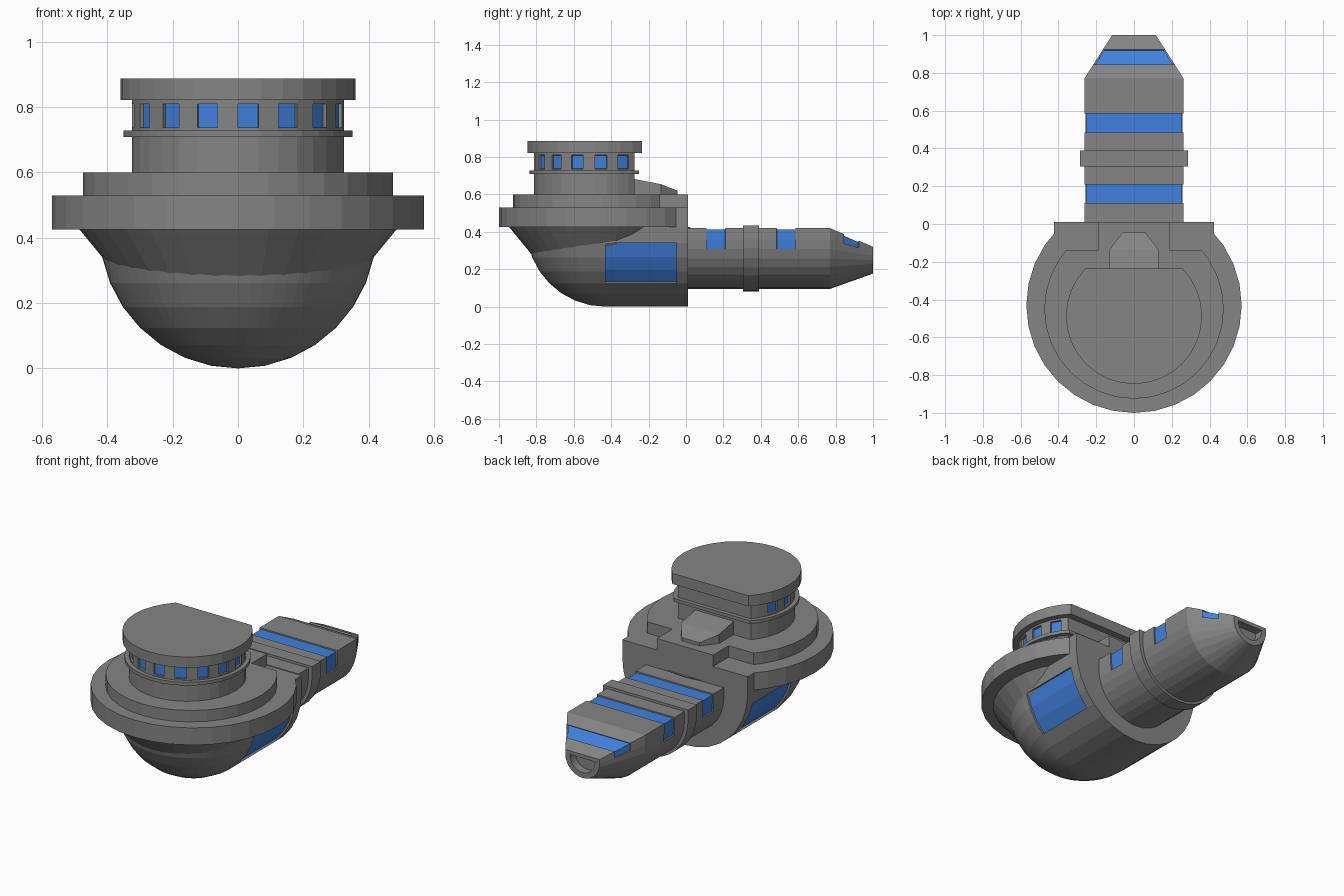
import bpy, bmesh, math

if "Cube" in bpy.data.objects:
    bpy.data.objects.remove(bpy.data.objects["Cube"])

STEP = math.radians(11.25)
BACK = 0.01  # rear face of the hull


def material(name, colour):
    m = bpy.data.materials.new(name)
    m.diffuse_color = (*colour, 1)
    m.use_nodes = True
    m.node_tree.nodes["Principled BSDF"].inputs["Base Color"].default_value = m.diffuse_color
    return m


grey = material("dark_grey", (0.235, 0.235, 0.235))
blue = material("blue_window", (0.052, 0.22, 0.73))


def loft(name, rings, is_window=None, recess=0.012, cap_end=True, hole=0):
    """Skin closed rings of points; marked faces become recessed blue windows."""
    bm = bmesh.new()
    vs = [[bm.verts.new(p) for p in r] for r in rings]
    n = len(rings[0])
    for a, b in zip(vs, vs[1:]):
        for i in range(n):
            j = (i + 1) % n
            bm.faces.new((a[i], a[j], b[j], b[i]))
    bm.faces.new(vs[0])
    end = bm.faces.new(vs[-1]) if cap_end else None
    if not cap_end:
        bmesh.ops.remove_doubles(bm, verts=bm.verts, dist=1e-5)
        bmesh.ops.dissolve_degenerate(bm, edges=bm.edges, dist=1e-5)
    bmesh.ops.recalc_face_normals(bm, faces=bm.faces)
    if hole:
        bmesh.ops.inset_region(bm, faces=[end], thickness=0.032)
        bmesh.ops.inset_region(bm, faces=[end], thickness=0.0005, depth=-hole)
    if is_window:
        win = [f for f in bm.faces if is_window(f.calc_center_median())]
        bmesh.ops.inset_region(bm, faces=win, thickness=0.0005, depth=-recess,
                               use_even_offset=True)
        for f in win:
            f.material_index = 1
    me = bpy.data.meshes.new(name)
    bm.to_mesh(me)
    bm.free()
    me.materials.append(grey)
    if is_window:
        me.materials.append(blue)
    ob = bpy.data.objects.new(name, me)
    bpy.context.collection.objects.link(ob)
    return ob


def disc(name, cy, cut, levels, **kw):
    """Stack of 32-sided discs (z, radius), sliced flat at y = cut on the back."""
    r0 = levels[0][1]
    end = math.acos(max(-1, min(1, (cy - cut) / r0)))
    angles = [k * STEP for k in range(-15, 16) if abs(k * STEP) < end - 0.01]
    angles = [-end] + angles + ([end] if end < math.pi - 0.01 else [])
    return loft(name, [[(r * math.sin(a), cy - r * math.cos(a), z) for a in angles]
                       for z, r in levels], **kw)


# Lower hull: half-round trough with a quarter-sphere nose
R, NOSE_Y = 0.424, -0.43


def hull_ring(r, z):
    side = [(r, y, z) for y in (BACK, -0.05)]
    arc = [(r * math.cos(k * STEP / 2), NOSE_Y - r * math.sin(k * STEP / 2), z)
           for k in range(33)]
    return side + arc + [(-r, y, z) for y in (-0.05, BACK)]


loft("lower_hull",
     [hull_ring(R, 0.53)] + [hull_ring(R * math.cos(j * STEP), R - R * math.sin(j * STEP))
                             for j in range(9)],
     is_window=lambda c: 0.12 < c.z < 0.34 and -0.42 < c.y < -0.06 and abs(c.x) > 0.2,
     cap_end=False)

# Flared collar and stepped decks
disc("hull_flare", -0.46, 1, [(0.425, 0.485), (0.28, 0.366)])
disc("main_deck", -0.43, BACK, [(0.425, 0.57), (0.53, 0.57)])
disc("upper_deck", -0.45, -0.14, [(0.52, 0.475), (0.60, 0.475)])
loft("deck_bridge", [[(x, y, z) for x, z in ((-.19, .5), (.19, .5), (.19, .6), (-.19, .6))]
                     for y in (-0.2, BACK)])

# Control tower with alternate facets as windows
TY = -0.487


def tower_window(c):
    k = math.floor(math.atan2(c.x, TY - c.y) / STEP)
    return 0.735 < c.z < 0.81 and k % 2 == 0 and -10 <= k <= 10


disc("tower", TY, -0.275, [(0.59, 0.325), (0.737, 0.325), (0.81, 0.325), (0.83, 0.325)],
     is_window=tower_window, recess=0.012)
disc("tower_sill", TY, -0.25, [(0.708, 0.35), (0.728, 0.35)])
disc("tower_roof", TY, -0.235, [(0.822, 0.36), (0.887, 0.36)])

# Sloped hatch behind the tower
loft("rear_hatch", [[(-w, y, .58), (w, y, .58), (w, y, z), (-w, y, z)]
                    for y, w, z in ((-.3, .13, .687), (-.135, .13, .655), (-.045, .06, .62))])

# Tail boom: flat top, half-round belly, tapered end with an opening
W = 0.263
section = [(-W, 0.42)] + [(-W * math.cos(k * STEP), 0.36 - 0.265 * math.sin(k * STEP))
                          for k in range(17)] + [(W, 0.42)]


def tail_ring(y, s=1.0, c=0.241):
    return [(x * s, y, c + (z - c) * s) for x, z in section]


def taper(y):
    return 1 - 0.56 * (y - 0.77) / 0.23


def tail_window(c):
    if 0.11 < c.y < 0.21 or 0.485 < c.y < 0.585:
        return c.z > 0.32
    return 0.845 < c.y < 0.925 and c.z > 0.241 + 0.125 * taper(c.y)


loft("tail_boom",
     [tail_ring(y) for y in (-0.05, 0.11, 0.21, 0.485, 0.585, 0.77)]
     + [tail_ring(y, taper(y)) for y in (0.845, 0.925, 1.0)],
     is_window=tail_window, recess=0.008, hole=0.05)
loft("tail_collar", [tail_ring(y, 1.09, 0.25) for y in (0.305, 0.39)])
